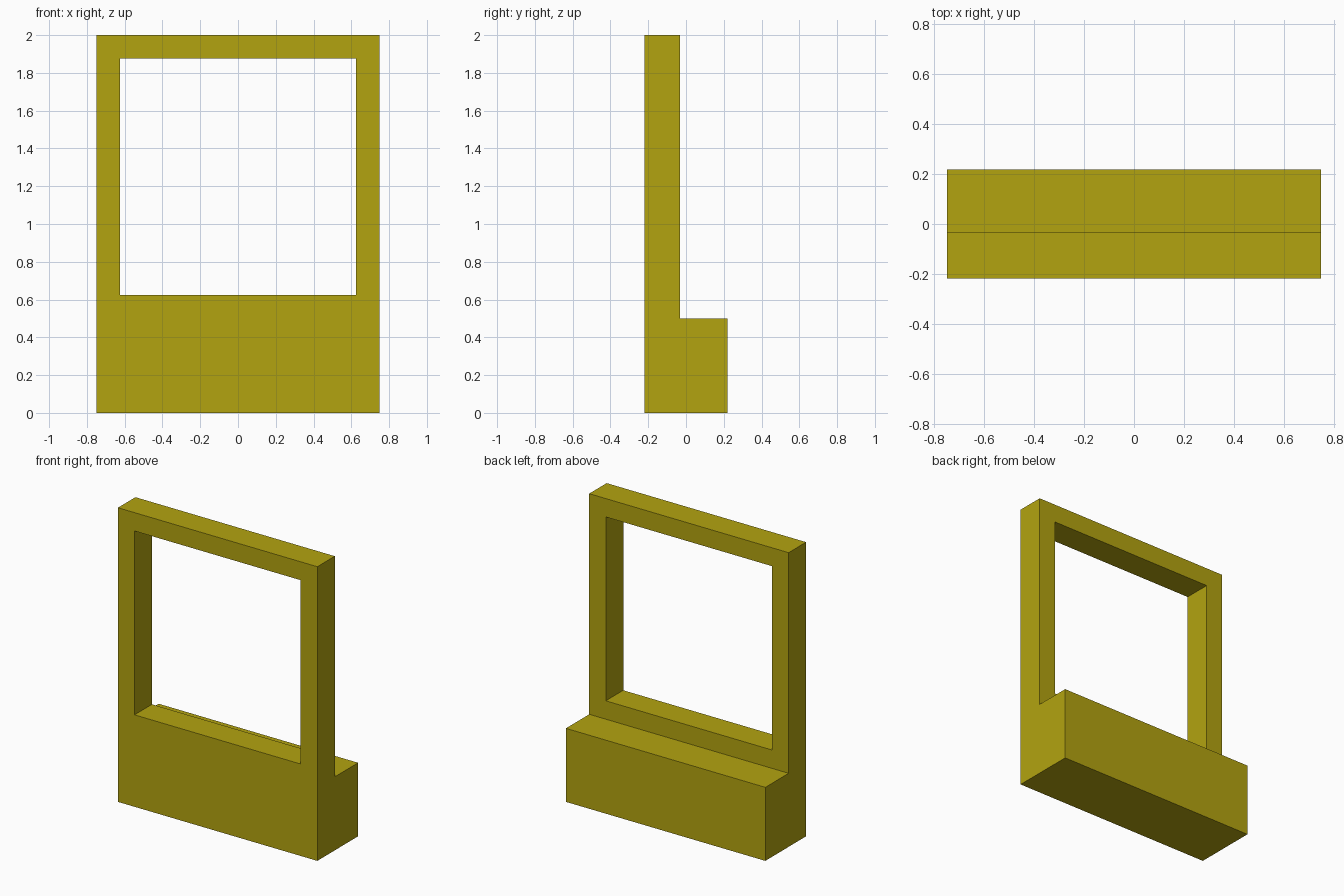
import bpy, bmesh
from mathutils import Vector

if "Cube" in bpy.data.objects:
    bpy.data.objects.remove(bpy.data.objects["Cube"])

HALF_W = 0.75
FRONT, STEP, BACK = -0.21875, -0.03125, 0.21875


def extrude_x(name, profile, half_width):
    """Extrude a (y, z) profile symmetrically along x."""
    bm = bmesh.new()
    face = bm.faces.new([bm.verts.new((-half_width, y, z)) for y, z in profile])
    ext = bmesh.ops.extrude_face_region(bm, geom=[face])
    moved = [v for v in ext["geom"] if isinstance(v, bmesh.types.BMVert)]
    bmesh.ops.translate(bm, verts=moved, vec=Vector((2 * half_width, 0, 0)))
    bmesh.ops.recalc_face_normals(bm, faces=bm.faces)
    mesh = bpy.data.meshes.new(name)
    bm.to_mesh(mesh)
    bm.free()
    obj = bpy.data.objects.new(name, mesh)
    bpy.context.collection.objects.link(obj)
    return obj


# Upright panel with a thicker base block behind it
panel = extrude_x("window_frame_with_base", [
    (FRONT, 0), (BACK, 0), (BACK, 0.5), (STEP, 0.5), (STEP, 2), (FRONT, 2)], HALF_W)

mat = bpy.data.materials.new("mustard_yellow")
mat.diffuse_color = (0.45, 0.37, 0.005, 1)
mat.use_nodes = True
mat.node_tree.nodes["Principled BSDF"].inputs["Base Color"].default_value = mat.diffuse_color
panel.data.materials.append(mat)

# Square window opening
cutter = extrude_x("opening_cutter", [
    (-0.4, 0.625), (0.4, 0.625), (0.4, 1.875), (-0.4, 1.875)], 0.625)
cutter.data.materials.append(mat)
cutter.hide_render = True
cut = panel.modifiers.new("opening", "BOOLEAN")
cut.operation = "DIFFERENCE"
cut.solver = "EXACT"
cut.object = cutter
bpy.context.view_layer.objects.active = panel
panel.select_set(True)
bpy.ops.object.modifier_apply(modifier=cut.name)
bpy.data.objects.remove(cutter, do_unlink=True)
